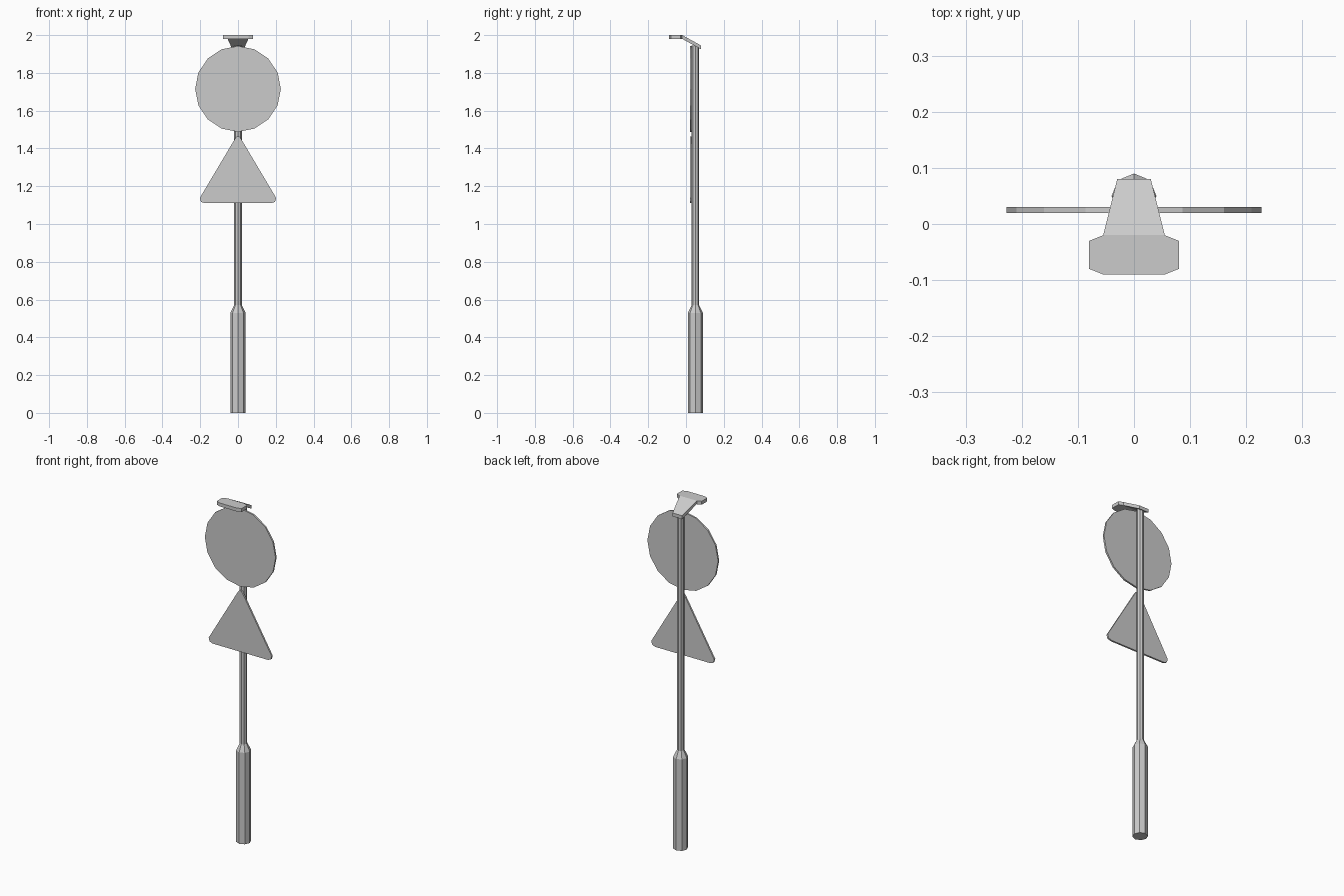
import bpy, bmesh
from math import sin, cos, pi

if "Cube" in bpy.data.objects:
    bpy.data.objects.remove(bpy.data.objects["Cube"])


def loft(name, rings):
    """Join matching rings of points into a capped solid."""
    bm = bmesh.new()
    loops = [[bm.verts.new(p) for p in ring] for ring in rings]
    n = len(loops[0])
    for a, b in zip(loops, loops[1:]):
        for i in range(n):
            j = (i + 1) % n
            bm.faces.new((a[i], a[j], b[j], b[i]))
    bm.faces.new(loops[0][::-1])
    bm.faces.new(loops[-1])
    bmesh.ops.recalc_face_normals(bm, faces=bm.faces[:])
    mesh = bpy.data.meshes.new(name)
    bm.to_mesh(mesh)
    bm.free()
    obj = bpy.data.objects.new(name, mesh)
    bpy.context.collection.objects.link(obj)
    return obj


def circle(r, n):
    return [(r * cos(2 * pi * i / n), r * sin(2 * pi * i / n)) for i in range(n)]


def mirrored(half):
    """Complete a right-hand outline with its reflection in x."""
    return half + [(-x, v) for x, v in reversed(half)]


def plate(name, outline, y0=0.02, y1=0.03):
    return loft(name, [[(x, y, z) for x, z in outline] for y in (y0, y1)])


# Octagonal post with a thick base and tapered shoulder
POST_Y = 0.05
loft("post", [[(x, y + POST_Y, z) for x, y in circle(r, 8)]
              for r, z in ((0.04, 0), (0.04, 0.53), (0.02, 0.57), (0.02, 1.945))])

# Round sign plate
plate("round_sign", [(x, z + 1.715) for x, z in circle(0.227, 16)])

# Triangular sign plate with clipped corners
plate("triangle_sign", mirrored([(0.178, 1.11), (0.196, 1.118), (0.202, 1.138),
                                 (0.015, 1.453), (0.006, 1.464)]))

# Lamp head with chamfered corners
head = mirrored([(0.055, -0.09), (0.08, -0.08), (0.08, -0.03), (0.055, -0.02)])
loft("lamp_head", [[(x, y, z) for x, y in head] for z in (1.98, 2.0)])

# Tapered arm sloping down from the lamp head to the post
loft("lamp_arm", [[(-w, y, z - 0.02), (w, y, z - 0.02), (w, y, z), (-w, y, z)]
                  for w, y, z in ((0.055, -0.02, 2.0), (0.03, 0.08, 1.945))])
